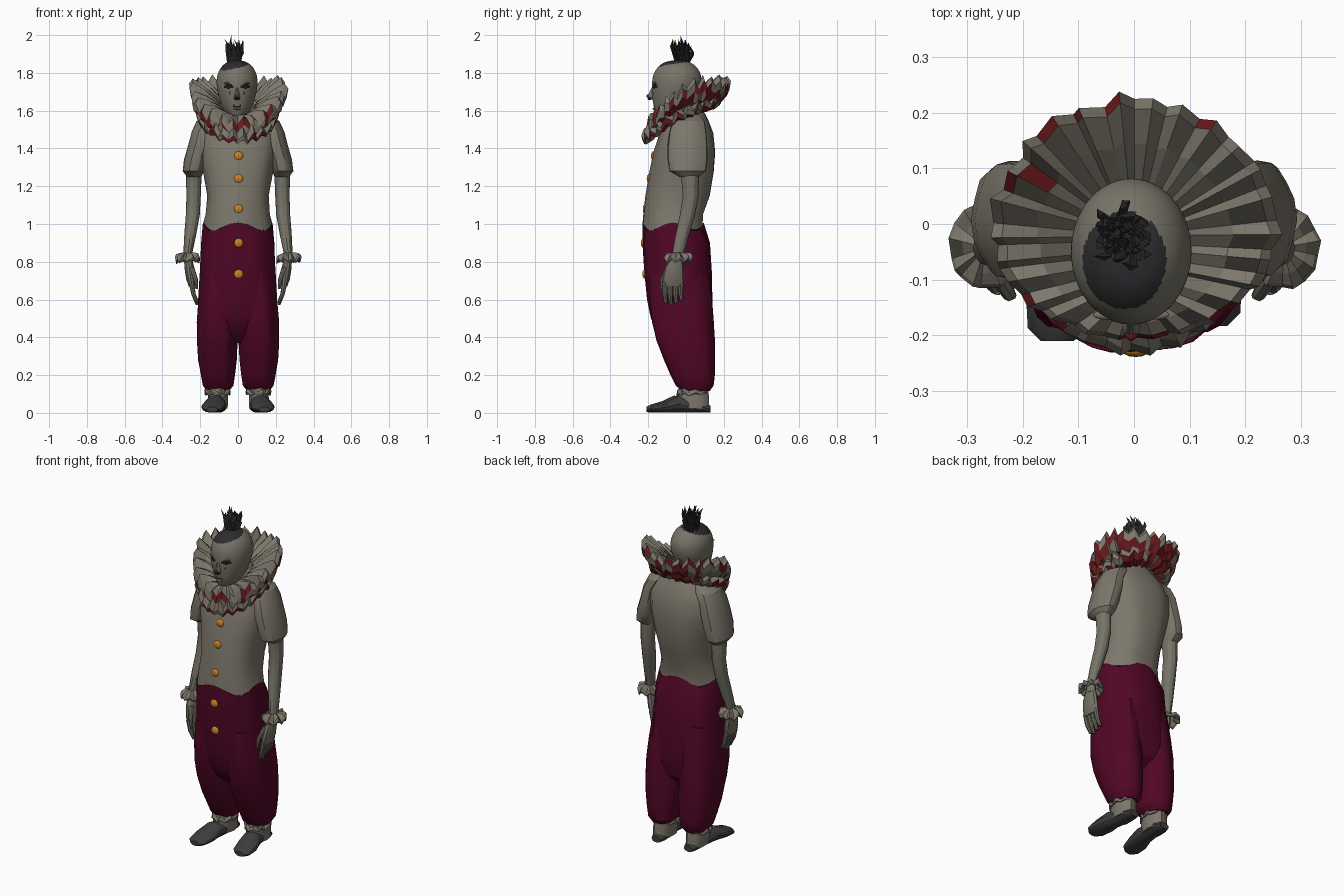
import bpy, bmesh, math, random
from mathutils import Vector

rng = random.Random(4)
old = bpy.data.objects.get("Cube")
if old:
    bpy.data.objects.remove(old, do_unlink=True)


def material(name, r, g, b):
    m = bpy.data.materials.new(name)
    m.use_nodes = True
    m.diffuse_color = (r, g, b, 1)
    m.node_tree.nodes["Principled BSDF"].inputs["Base Color"].default_value = (r, g, b, 1)
    return m


cloth = material("dusty cloth", .205, .185, .147)
skin = material("grey skin", .185, .172, .137)
wine = material("wine red", .083, .002, .019)
red = material("ruffle red", .15, .011, .013)
orange = material("orange button", .6, .23, .012)
hair = material("dark hair", .026, .026, .028)
shoe = material("shoe grey", .046, .046, .046)
black = material("black paint", .01, .01, .011)


def finish(name, bm, mats, angle=28):
    bmesh.ops.recalc_face_normals(bm, faces=bm.faces)
    me = bpy.data.meshes.new(name)
    bm.to_mesh(me)
    bm.free()
    ob = bpy.data.objects.new(name, me)
    bpy.context.collection.objects.link(ob)
    for m in mats:
        me.materials.append(m)
    if angle:
        bpy.ops.object.select_all(action='DESELECT')
        ob.select_set(True)
        bpy.context.view_layer.objects.active = ob
        bpy.ops.object.shade_smooth_by_angle(angle=math.radians(angle))
    return ob


def refine(rings, steps):
    """Catmull-Rom interpolation between cross-sections."""
    out = []
    for i in range(len(rings) - 1):
        p = [rings[max(0, min(len(rings) - 1, i + k))] for k in (-1, 0, 1, 2)]
        for s in range(steps):
            t = s / steps
            out.append([.5 * (2 * b + (c - a) * t + (2 * a - 5 * b + 4 * c - d) * t * t
                              + (3 * b - a - 3 * c + d) * t ** 3) for a, b, c, d in zip(*p)])
    return out + [rings[-1]]


def loft(name, rings, mats, n=16, axis="z", power=1, fold=0, waves=9, hem=None, rule=None, angle=28):
    """Rings are (height, centre u, centre v, radius u, radius v) along z or y."""
    bm = bmesh.new()
    rows = []
    for h, cu, cv, ru, rv in rings:
        row = []
        for i in range(n):
            a = math.tau * i / n
            c, s = math.cos(a), math.sin(a)
            k = 1 + fold * (math.cos(waves * a + h * 4) + rng.uniform(-.4, .4) * (h != hem))
            u = cu + k * ru * math.copysign(abs(c) ** power, c)
            v = cv + k * rv * math.copysign(abs(s) ** power, s)
            w = h + (.022 * math.cos(4 * a) if hem == h else 0)
            row.append(bm.verts.new((u, v, w) if axis == "z" else (u, w, v)))
        rows.append(row)
    for r0, r1 in zip(rows, rows[1:]):
        for i in range(n):
            j = (i + 1) % n
            bm.faces.new((r0[i], r0[j], r1[j], r1[i]))
    for row in (rows[0], rows[-1]):
        bm.faces.new(row)
    if rule:
        for f in bm.faces:
            f.material_index = rule(f.calc_center_median())
    return finish(name, bm, mats, angle)


def span(z, rx, front, back, cx=0):
    """Cross-section from half width, front y and back y."""
    return (z, cx, (front + back) / 2, rx, (back - front) / 2)


def ruffle(name, centre, inner, outer, zin, zout, drop, pleats, amp, reds):
    """Pleated collar; radii and heights are given as (front, side, back)."""
    bm = bmesh.new()
    cols = []

    def blend(v, c):
        return v[1] + (v[0] - v[2]) / 2 * c + ((v[0] + v[2]) / 2 - v[1]) * c * c

    for i in range(2 * pleats):
        a = math.pi * (i + rng.uniform(-.35, .35)) / pleats
        s, c = math.sin(a), math.cos(a)
        up = (1 if i % 2 else -1) * rng.uniform(.4, 1.3)
        end = 0 if c > 0 else 2
        zi, zo = blend(zin, c), blend(zout, c)
        reach = rng.uniform(.94, 1.03)
        col = []
        # Top sheet, rolled rim and underside
        for t, lift, down in ((0, 0, 0), (.5, .5, -.2), (.9, 1, -.15), (1.02, .8, .3),
                              (.97, .6, .8), (.75, .3, 1.1), (.35, .2, .8)):
            k = t * reach * (1 + .04 * up)
            x = s * (inner[1] + (outer[1] - inner[1]) * k)
            y = -c * (inner[end] + (outer[end] - inner[end]) * k)
            z = zi + (zo - zi) * t + amp * up * lift - down * drop
            col.append(bm.verts.new(Vector((x, y, z)) + Vector(centre)))
        cols.append(col)
    for i, col in enumerate(cols):
        nxt = cols[(i + 1) % len(cols)]
        for j, chance in enumerate((0, .03, .12, .4, .5, .5)):
            f = bm.faces.new((col[j], nxt[j], nxt[j + 1], col[j + 1]))
            f.material_index = int(reds and rng.random() < chance)
    return finish(name, bm, [cloth, red], 0)


def ball(name, loc, size, mat):
    bm = bmesh.new()
    bmesh.ops.create_uvsphere(bm, u_segments=12, v_segments=8, radius=1)
    for v in bm.verts:
        v.co = Vector(loc) + Vector(size) * v.co
    return finish(name, bm, [mat], 50)


# Shirt and trousers
loft("shirt", [span(.985, .182, -.228, .09), span(1.05, .17, -.224, .092),
               span(1.15, .163, -.212, .128), span(1.28, .186, -.192, .15),
               span(1.38, .205, -.171, .156), span(1.48, .208, -.14, .145),
               span(1.55, .175, -.108, .118), span(1.6, .11, -.08, .092), span(1.64, .07, -.06, .07)],
     [cloth], n=28, power=.88, fold=.014, waves=7, hem=.985)
loft("trousers", [span(.985, .184, -.23, .092), span(.9, .193, -.23, .125),
                  span(.75, .2, -.22, .136), span(.6, .208, -.204, .14),
                  span(.5, .206, -.184, .14), span(.42, .17, -.14, .12), span(.37, .08, -.08, .07)],
     [wine], n=36, power=.88, fold=.014, hem=.985)

# Parts made once for each side
for s, side in ((-1, "right"), (1, "left")):
    loft(side + "_trouser_leg", [span(.74, .09, -.195, .115, s * .1),
                                 span(.6, .104, -.196, .135, s * .104),
                                 span(.48, .109, -.182, .145, s * .109),
                                 span(.38, .108, -.158, .15, s * .11),
                                 span(.28, .102, -.118, .152, s * .109),
                                 span(.2, .09, -.082, .15, s * .107),
                                 span(.145, .081, -.055, .145, s * .106),
                                 span(.115, .058, -.02, .125, s * .107)],
         [wine], n=28, power=.88, fold=.022, waves=7)
    loft(side + "_sleeve", [(1.58, s * .12, .02, .035, .05), (1.545, s * .155, .015, .062, .085),
                            (1.49, s * .185, .01, .058, .1), (1.42, s * .2, .008, .062, .107),
                            (1.34, s * .223, .008, .062, .108), (1.28, s * .236, .008, .056, .098),
                            (1.25, s * .232, .015, .038, .052)],
         [cloth], n=16, fold=.03, waves=6)
    loft(side + "_arm", [(1.28, s * .234, .02, .042, .048), (1.15, s * .235, .025, .038, .042),
                         (1.05, s * .239, .008, .037, .04), (.95, s * .252, -.018, .032, .036),
                         (.85, s * .265, -.042, .024, .031), (.79, s * .264, -.05, .022, .034)],
         [skin], n=12)
    ruffle(side + "_cuff", (s * .268, -.042, 0), (.022, .018, .022), (.075, .066, .078),
           (.85, .85, .85), (.82, .815, .82), .02, 9, .018, False)

    # Hands
    loft(side + "_palm", [(.82, s * .264, -.05, .02, .03), (.77, s * .258, -.062, .026, .05),
                          (.71, s * .25, -.068, .025, .058), (.67, s * .243, -.07, .018, .052)],
         [skin], n=12)
    for k in range(4):
        y, tip = -.112 + .028 * k, .57 + .012 * abs(k - 1)
        loft(f"{side}_finger_{k + 1}", [(.69, s * .247, y, .014, .016), (.63, s * .236, y, .012, .014),
                                        (tip, s * .217, y + .004, .007, .009)], [skin], n=8)
    loft(side + "_thumb", [(.77, s * .245, -.095, .014, .016), (.71, s * .225, -.125, .012, .014),
                           (.655, s * .218, -.128, .007, .008)], [skin], n=8)

    # Feet, the right one a little further forward
    d = -.015 if s < 0 else .012
    loft(side + "_shoe", [(-.195 + d, s * .138, .018, .03, .014), (-.172 + d, s * .136, .023, .055, .022),
                          (-.11 + d, s * .13, .032, .064, .031), (-.05 + d, s * .12, .047, .055, .046),
                          (.02, s * .11, .04, .048, .04), (.09, s * .107, .03, .046, .03),
                          (.13, s * .107, .02, .03, .018)], [shoe], n=14, axis="y")
    loft(side + "_sock", [span(.022, .052, -.035, .122, s * .108), span(.08, .053, -.045, .122, s * .108),
                          span(.15, .05, -.035, .115, s * .107)], [cloth], n=14, power=.85, fold=.03)
    ruffle(side + "_ankle_frill", (s * .108, .035, 0), (.04, .035, .05), (.085, .07, .083),
           (.135, .135, .135), (.11, .115, .115), .02, 9, .012, False)


# Head with painted hairline, eyes and mouth
def face_paint(p):
    if p.z > 1.8 and math.hypot((p.x + .017) / .075, (p.y + .065) / .088) < 1:
        return 1
    if p.y < -.1:
        side = abs(p.x + .005)
        if math.hypot((side - .045) / .024, (p.z - 1.728) / .011) < 1:
            return 2
        if math.hypot((side - .036) / .005, (p.z - 1.695) / .012) < 1:
            return 3
        if side < .022 and abs(p.z - 1.622 - side * .2) < .004:
            return 2
    return 0


profile = [span(1.555, .03, -.135, -.03), span(1.575, .05, -.155, .005), span(1.62, .078, -.17, .035),
           span(1.68, .098, -.179, .062), span(1.74, .108, -.18, .08), span(1.79, .103, -.172, .078),
           span(1.83, .083, -.148, .055), span(1.857, .05, -.11, .018), span(1.868, .006, -.055, -.043)]
loft("head", [(z, -.005, cy, rx, ry) for z, _, cy, rx, ry in refine(profile, 9)],
     [skin, hair, black, red], n=72, rule=face_paint, angle=60)
loft("neck", [(1.48, 0, .01, .07, .07), (1.64, 0, -.03, .062, .065)], [skin], n=16)
loft("nose", [(1.658, -.005, -.177, .014, .012), (1.672, -.005, -.185, .017, .02),
              (1.7, -.005, -.181, .01, .012), (1.725, -.005, -.173, .008, .008)], [skin], n=10)
ball("nose_tip", (-.005, -.199, 1.677), (.011, .011, .01), red)
ball("nostrils", (-.005, -.192, 1.663), (.015, .012, .006), black)
for s in (-1, 1):
    ball("brow_" + ("right" if s < 0 else "left"), (s * .043 - .005, -.163, 1.746), (.026, .009, .005), skin)
ball("lower_lip", (-.005, -.168, 1.61), (.022, .009, .006), skin)

# Hair tuft of jagged strands
bm = bmesh.new()
for k in range(80):
    a, r = rng.uniform(0, math.tau), .036 * math.sqrt(rng.random())
    root = Vector((-.02 + r * math.cos(a), -.022 + r * math.sin(a), 1.85))
    tip = root + Vector((rng.gauss(-.004, .016), rng.gauss(0, .014), rng.uniform(.07, .13)))
    if k % 6 == 0:
        tip = root + Vector((rng.uniform(-.05, .05), rng.uniform(-.03, .045), rng.uniform(.03, .13)))
    if k == 0:
        tip = Vector((-.035, -.03, 2))
    mid = root.lerp(tip, .7) + Vector((rng.gauss(0, .007), rng.gauss(0, .007), 0))
    rows = [[bm.verts.new(p + Vector((w * math.cos(q), w * math.sin(q), 0)))
             for q in (0, math.tau / 3, 2 * math.tau / 3)] for p, w in ((root, .007), (mid, .009))]
    end = bm.verts.new(tip)
    for i in range(3):
        j = (i + 1) % 3
        bm.faces.new((rows[0][i], rows[0][j], rows[1][j], rows[1][i]))
        bm.faces.new((rows[1][i], rows[1][j], end))
finish("hair_tuft", bm, [hair], 0)

# Two-tier pleated collar
ruffle("collar_upper", (0, -.02, 0), (.13, .095, .085), (.185, .255, .245),
       (1.575, 1.64, 1.66), (1.525, 1.72, 1.755), .075, 26, .025, True)
ruffle("collar_lower", (0, -.02, 0), (.1, .08, .08), (.21, .215, .215),
       (1.56, 1.6, 1.62), (1.47, 1.6, 1.69), .05, 24, .024, True)

# Buttons down the front
for k, (y, z) in enumerate(((-.174, 1.36), (-.197, 1.24), (-.218, 1.08), (-.228, .9), (-.22, .735))):
    ball(f"button_{k + 1}", (.003, y, z), (.024, .011, .024), orange)
